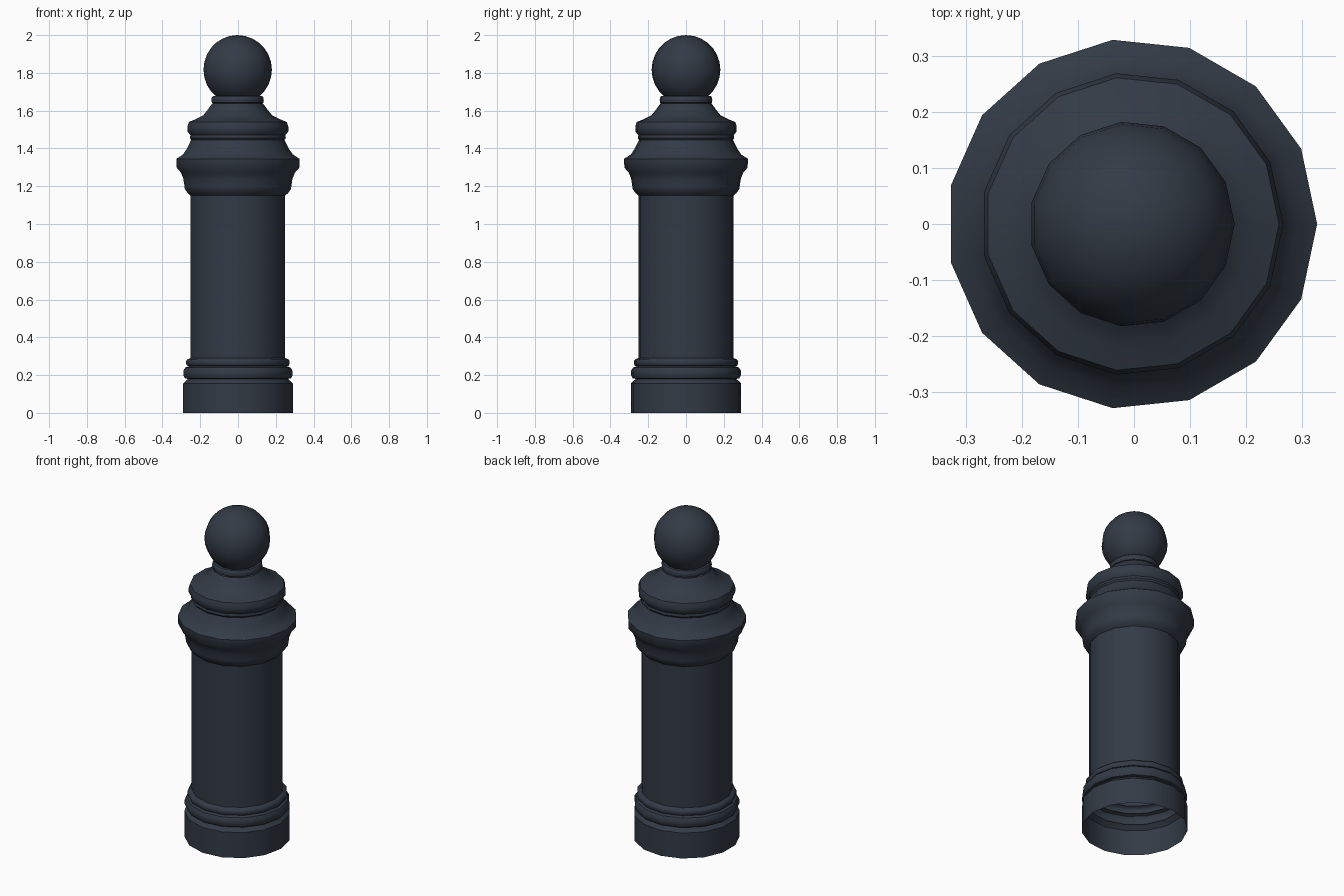
import bpy, bmesh, math

if "Cube" in bpy.data.objects:
    bpy.data.objects.remove(bpy.data.objects["Cube"])

SIDES = 15
DX = -0.0036  # centres the odd-sided outline on x = 0

iron = bpy.data.materials.new("dark slate iron")
iron.diffuse_color = (0.032, 0.043, 0.060, 1)
iron.use_nodes = True
iron.node_tree.nodes["Principled BSDF"].inputs["Base Color"].default_value = iron.diffuse_color


def lathe(name, profile):
    """Revolve (radius, z) points into an open, smooth 15-sided shell."""
    bm = bmesh.new()
    rings = []
    for r, z in profile:
        if r < 1e-5:
            rings.append([bm.verts.new((DX, 0, z))] * SIDES)
        else:
            rings.append([bm.verts.new((DX + r * math.cos(2 * math.pi * i / SIDES),
                                        r * math.sin(2 * math.pi * i / SIDES), z))
                          for i in range(SIDES)])
    for a, b in zip(rings, rings[1:]):
        for i in range(SIDES):
            j = (i + 1) % SIDES
            quad = list(dict.fromkeys((a[i], a[j], b[j], b[i])))
            bm.faces.new(quad)
    me = bpy.data.meshes.new(name)
    bm.to_mesh(me)
    bm.free()
    me.materials.append(iron)
    ob = bpy.data.objects.new(name, me)
    bpy.context.collection.objects.link(ob)
    bpy.ops.object.select_all(action='DESELECT')
    ob.select_set(True)
    bpy.context.view_layer.objects.active = ob
    bpy.ops.object.shade_smooth_by_angle(angle=math.radians(40))


# foot with two rounded mouldings, open underneath
lathe("base", [(0.294, 0), (0.294, 0.155), (0.268, 0.18), (0.284, 0.183),
               (0.292, 0.198), (0.292, 0.223), (0.282, 0.24), (0.262, 0.247),
               (0.272, 0.25), (0.277, 0.259), (0.277, 0.274), (0.27, 0.284),
               (0.253, 0.29)])
# plain column
lathe("shaft", [(0.253, 0.29), (0.253, 1.15)])
# flared collar
lathe("collar", [(0.253, 1.15), (0.268, 1.163), (0.284, 1.185), (0.286, 1.2),
                 (0.292, 1.24), (0.305, 1.272), (0.328, 1.298), (0.33, 1.345),
                 (0.294, 1.368), (0.275, 1.395), (0.25, 1.445)])
# bell-shaped cap
lathe("cap", [(0.25, 1.445), (0.257, 1.455), (0.254, 1.47), (0.27, 1.49),
              (0.27, 1.515), (0.262, 1.54), (0.22, 1.557), (0.185, 1.575),
              (0.16, 1.605), (0.137, 1.637)])
# neck ring
lathe("neck_ring", [(0.128, 1.637), (0.138, 1.642), (0.14, 1.655), (0.139, 1.668),
                    (0.132, 1.677), (0.105, 1.68)])
# ball finial
lathe("ball", [(0.183 * math.sin(math.pi * k / 14), 1.817 - 0.183 * math.cos(math.pi * k / 14))
               if 0 < k < 14 else (0, 2.0) for k in range(2, 15)])
